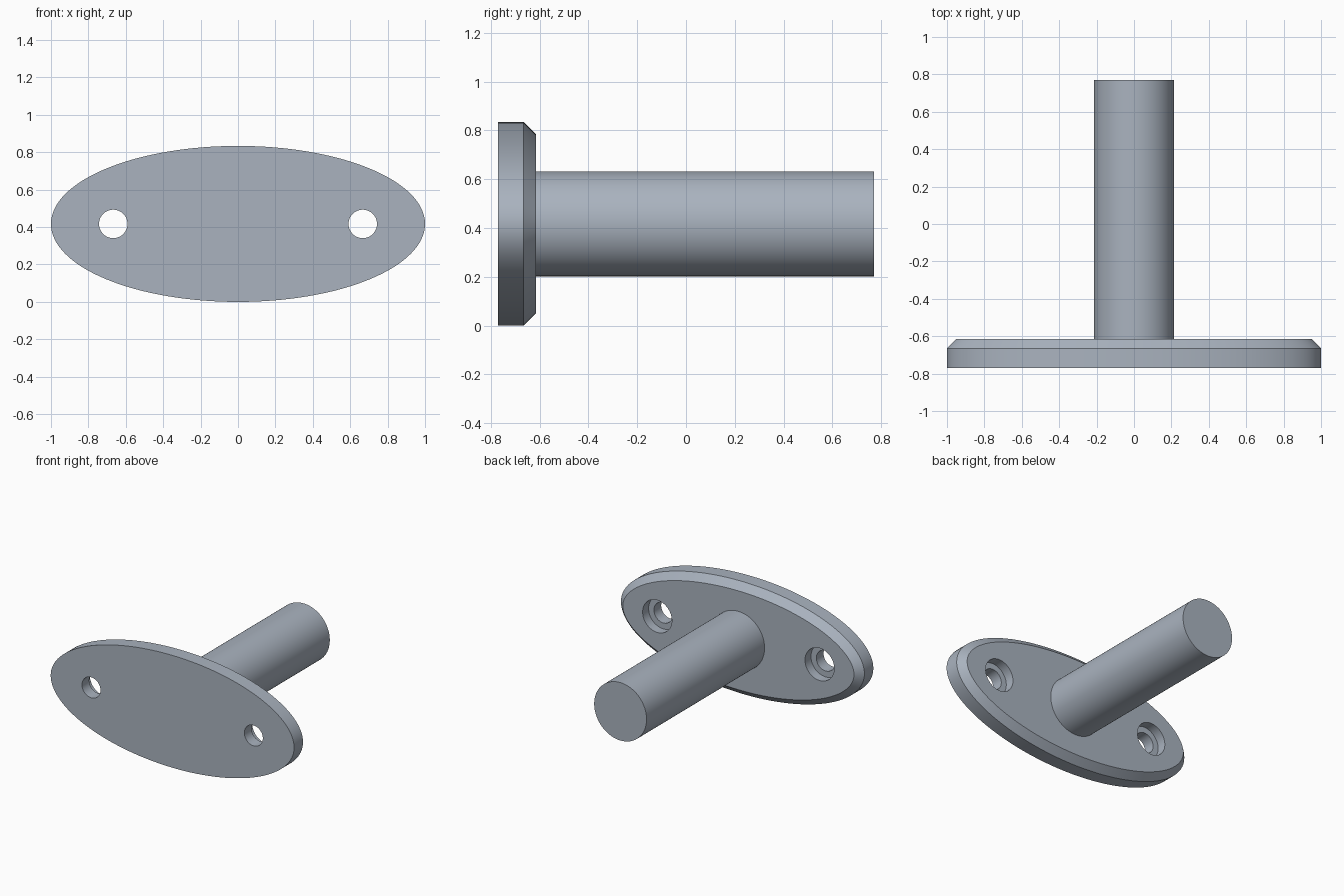
import bpy
import bmesh
from math import cos, sin, tau, hypot

cube = bpy.data.objects.get("Cube")
if cube:
    bpy.data.objects.remove(cube, do_unlink=True)

MID_Z = 0.417               # height of the shared axis
FRONT, BACK, END = -0.77, -0.615, 0.77
CHAMFER = 0.05

steel = bpy.data.materials.new("blue grey steel")
steel.use_nodes = True
colour = (0.40, 0.45, 0.52, 1)
steel.diffuse_color = colour
steel.node_tree.nodes["Principled BSDF"].inputs["Base Color"].default_value = colour


def oval(a, b, inset=0, n=128):
    """Ellipse outline, moved inward along its normals by inset."""
    points = []
    for i in range(n):
        c, s = cos(tau * i / n), sin(tau * i / n)
        length = hypot(b * c, a * s)
        points.append((a * c - inset * b * c / length,
                       b * s - inset * a * s / length))
    return points


def loft(name, sections, x=0):
    """Closed solid through (y, outline) sections along the y axis."""
    bm = bmesh.new()
    rings = [[bm.verts.new((x + px, y, MID_Z + pz)) for px, pz in outline]
             for y, outline in sections]
    for low, high in zip(rings, rings[1:]):
        for i in range(len(low)):
            bm.faces.new((low[i - 1], low[i], high[i], high[i - 1]))
    bm.faces.new(rings[0])
    bm.faces.new(rings[-1])
    bmesh.ops.recalc_face_normals(bm, faces=bm.faces)
    mesh = bpy.data.meshes.new(name)
    bm.to_mesh(mesh)
    bm.free()
    mesh.materials.append(steel)
    obj = bpy.data.objects.new(name, mesh)
    bpy.context.collection.objects.link(obj)
    return obj


def activate(obj):
    bpy.ops.object.select_all(action="DESELECT")
    obj.select_set(True)
    bpy.context.view_layer.objects.active = obj


# Oval mounting plate with a chamfered back edge
plate = loft("mounting_plate", [
    (FRONT, oval(1, MID_Z)),
    (BACK - CHAMFER, oval(1, MID_Z)),
    (BACK, oval(1, MID_Z, CHAMFER))])

# Counterbored screw holes, wider on the back side
hole, bore = oval(0.076, 0.076, n=64), oval(0.12, 0.12, n=64)
step = BACK - 0.07
for side in (-1, 1):
    cutter = loft("screw_hole_cutter", [
        (FRONT - 0.1, hole), (step, hole), (step, bore), (BACK + 0.1, bore)],
        x=side * 0.667)
    cutter.hide_render = True
    cut = plate.modifiers.new("screw_hole", "BOOLEAN")
    cut.operation = "DIFFERENCE"
    cut.solver = "EXACT"
    cut.object = cutter
    activate(plate)
    bpy.ops.object.modifier_apply(modifier=cut.name)
    bpy.data.objects.remove(cutter, do_unlink=True)

# Round post standing out from the back of the plate
post = loft("post", [(BACK - 0.02, oval(0.215, 0.215)),
                     (END, oval(0.215, 0.215))])

for part in (plate, post):
    activate(part)
    bpy.ops.object.shade_smooth_by_angle(angle=0.5)
